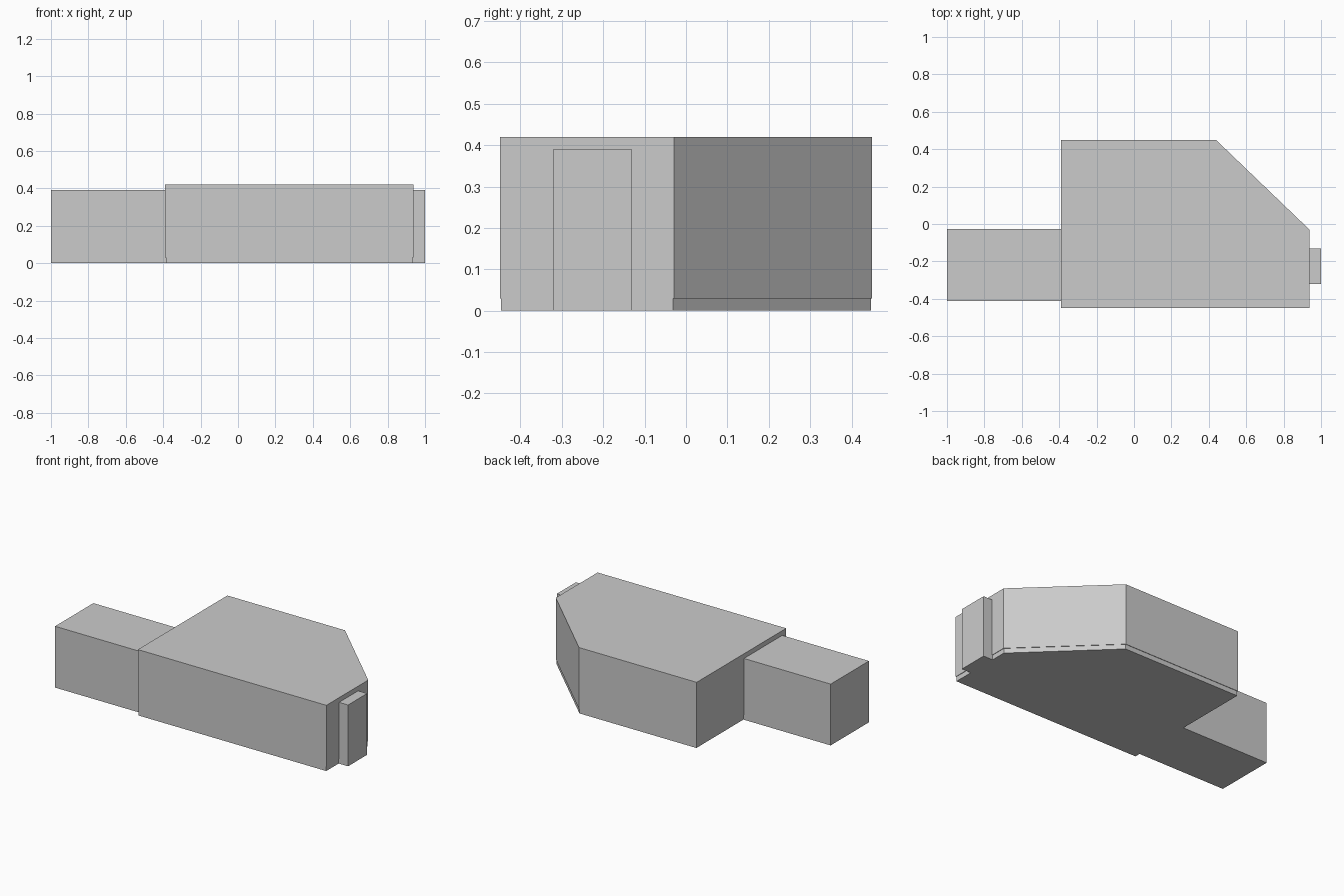
import bpy
import bmesh

if "Cube" in bpy.data.objects:
    bpy.data.objects.remove(bpy.data.objects["Cube"])


def prism(name, outline, z0, z1):
    """Extrude a counter-clockwise plan outline from z0 to z1."""
    bm = bmesh.new()
    face = bm.faces.new([bm.verts.new((x, y, z0)) for x, y in outline])
    ext = bmesh.ops.extrude_face_region(bm, geom=[face], use_keep_orig=True)
    top = [g for g in ext["geom"] if isinstance(g, bmesh.types.BMVert)]
    bmesh.ops.translate(bm, verts=top, vec=(0, 0, z1 - z0))
    bmesh.ops.recalc_face_normals(bm, faces=bm.faces)
    mesh = bpy.data.meshes.new(name)
    bm.to_mesh(mesh)
    bm.free()
    obj = bpy.data.objects.new(name, mesh)
    bpy.context.collection.objects.link(obj)
    return obj


def rect(x0, x1, y0, y1):
    return [(x0, y0), (x1, y0), (x1, y1), (x0, y1)]


# Main block with one chamfered corner
prism("main_block", [(-0.39, -0.45), (0.937, -0.45), (0.937, -0.029),
                     (0.438, 0.45), (-0.39, 0.45)], 0.03, 0.42)

# Slightly inset plinth under the main block
prism("plinth", [(-0.386, -0.447), (0.934, -0.447), (0.934, -0.031),
                 (0.437, 0.447), (-0.386, 0.447)], 0.0, 0.03)

# Lower side wing and narrow end bay, touching the plinth
prism("side_wing", rect(-1.0, -0.386, -0.411, -0.026), 0.0, 0.39)
prism("end_bay", rect(0.934, 1.0, -0.322, -0.13), 0.0, 0.39)
